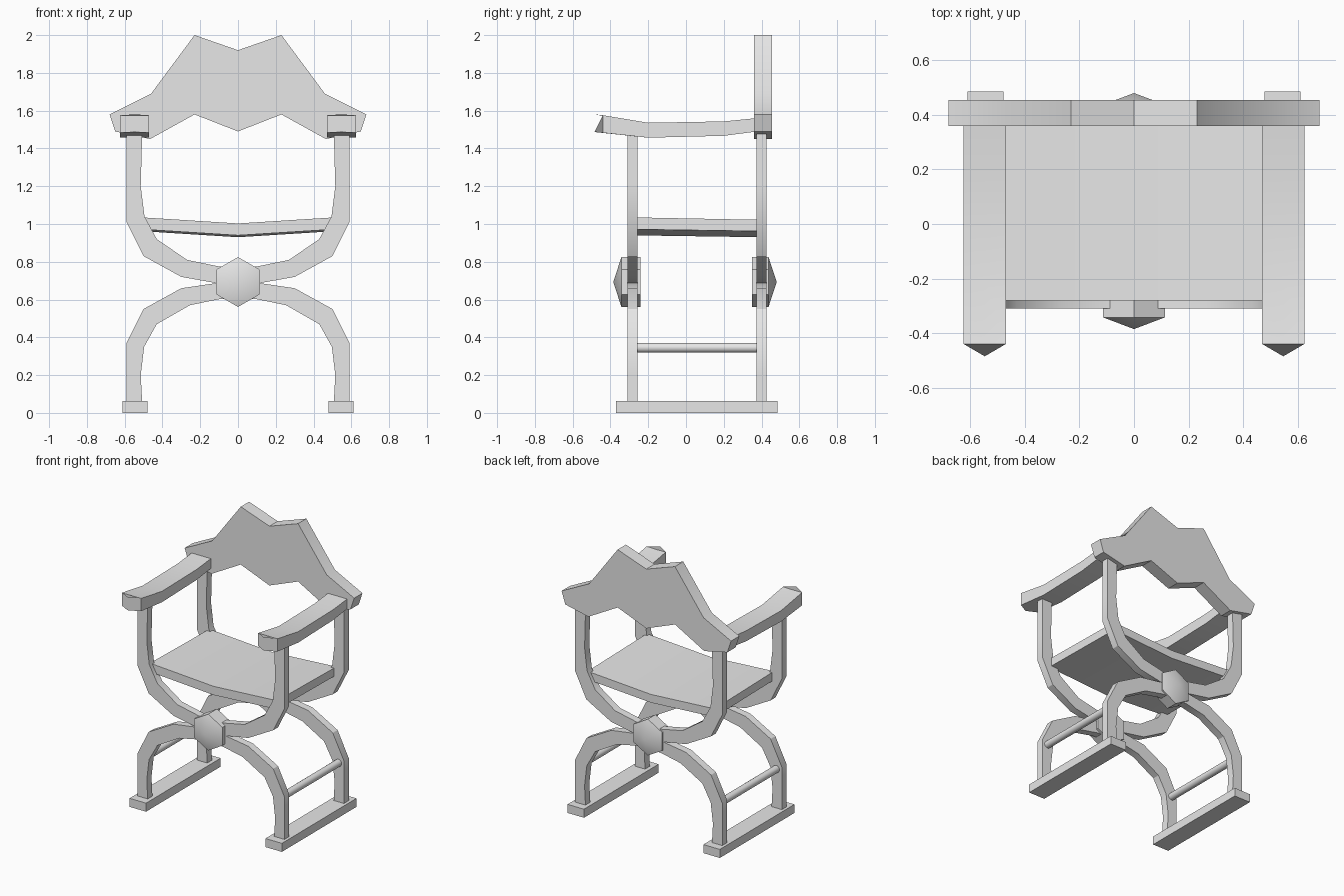
import bpy, bmesh, math
from mathutils import Matrix

cube = bpy.data.objects.get("Cube")
if cube:
    bpy.data.objects.remove(cube, do_unlink=True)

grey = bpy.data.materials.new("plain_grey")
grey.use_nodes = True
grey.diffuse_color = (0.8, 0.8, 0.8, 1)
grey.node_tree.nodes["Principled BSDF"].inputs["Base Color"].default_value = (0.8, 0.8, 0.8, 1)


def finish(name, bm):
    """Turn a bmesh into a shaded object."""
    bmesh.ops.recalc_face_normals(bm, faces=bm.faces[:])
    mesh = bpy.data.meshes.new(name)
    bm.to_mesh(mesh)
    bm.free()
    mesh.materials.append(grey)
    obj = bpy.data.objects.new(name, mesh)
    bpy.context.collection.objects.link(obj)
    bpy.ops.object.select_all(action='DESELECT')
    obj.select_set(True)
    bpy.context.view_layer.objects.active = obj
    bpy.ops.object.shade_smooth_by_angle(angle=math.radians(30))
    return obj


def loft(name, rings):
    """Skin closed rings of points and cap both ends."""
    bm = bmesh.new()
    loops = [[bm.verts.new(p) for p in ring] for ring in rings]
    n = len(loops[0])
    for a, b in zip(loops, loops[1:]):
        for i in range(n):
            j = (i + 1) % n
            bm.faces.new((a[i], a[j], b[j], b[i]))
    bm.faces.new(loops[0])
    bm.faces.new(loops[-1])
    return finish(name, bm)


def box(name, x, y, z):
    return loft(name, [[(x[0], v, z[0]), (x[1], v, z[0]),
                        (x[1], v, z[1]), (x[0], v, z[1])] for v in y])


def mirror_path(half):
    """Complete a path that runs from the +x side to x = 0."""
    return half + [(-x, z) for x, z in reversed(half[:-1])]


def curved_frame(name, outer, inner, y0, y1):
    """Rectangular bar following a symmetric curve."""
    pairs = zip(mirror_path(outer), mirror_path(inner))
    loft(name, [[(ox, y0, oz), (ox, y1, oz), (ix, y1, iz), (ix, y0, iz)]
                for (ox, oz), (ix, iz) in pairs])


# Back board: one outline extruded front to back
top = mirror_path([(0.68, 1.58), (0.46, 1.69), (0.23, 2.0), (0, 1.92)])
bottom = mirror_path([(0.65, 1.49), (0.465, 1.45), (0.23, 1.58), (0, 1.49)])
outline = top + bottom[::-1]
loft("back_board", [[(x, y, z) for x, z in outline] for y in (0.36, 0.455)])

# Crossed U-shaped frames, front and back
u_outer = [(0.59, 1.49), (0.59, 1.21), (0.59, 1.01), (0.5, 0.83), (0.3, 0.72), (0.115, 0.687), (0, 0.68)]
u_inner = [(0.507, 1.49), (0.515, 1.2), (0.495, 1.04), (0.43, 0.92), (0.27, 0.81), (0.1, 0.775), (0, 0.77)]
a_outer = [(0.59, 0.05), (0.59, 0.2), (0.59, 0.37), (0.5, 0.55), (0.3, 0.66), (0.115, 0.687), (0, 0.69)]
a_inner = [(0.507, 0.05), (0.515, 0.2), (0.497, 0.35), (0.43, 0.47), (0.255, 0.57), (0.1, 0.602), (0, 0.605)]
for side, y0, y1 in (("front", -0.31, -0.256), ("back", 0.372, 0.427)):
    curved_frame(side + "_upper_frame", u_outer, u_inner, y0, y1)
    curved_frame(side + "_lower_frame", a_outer, a_inner, y0, y1)

# Hexagonal bosses with shallow pointed caps
for side, inner_y, rim_y, tip_y in (("front", -0.24, -0.342, -0.385), ("back", 0.35, 0.437, 0.48)):
    bm = bmesh.new()
    rings = []
    for y in (inner_y, rim_y):
        rings.append([bm.verts.new((0.132 * math.sin(i * math.pi / 3), y,
                                    0.693 + 0.132 * math.cos(i * math.pi / 3))) for i in range(6)])
    tip = bm.verts.new((0, tip_y, 0.693))
    bm.faces.new(rings[0])
    for i in range(6):
        j = (i + 1) % 6
        bm.faces.new((rings[0][i], rings[0][j], rings[1][j], rings[1][i]))
        bm.faces.new((rings[1][i], rings[1][j], tip))
    finish(side + "_boss", bm)

# Sagging seat, slightly lower at the back
loft("seat", [[(x, -0.28, z), (x, 0.4, z - 0.013), (x, 0.4, z - 0.073), (x, -0.28, z - 0.063)]
              for x, z in ((-0.51, 1.035), (0, 1.003), (0.51, 1.035))])

# Armrests, rails and feet on both sides
arm_stations = [(-0.44, 1.576, 1.483), (-0.2, 1.536, 1.457), (0.2, 1.543, 1.467), (0.4, 1.563, 1.493)]
for side, s in (("left", 1), ("right", -1)):
    rings = []
    for k, (y, hi, lo) in enumerate(arm_stations):
        tip = y - 0.045 if k == 0 else y
        rise = 0.004 if k == 0 else 0
        cx = s * 0.547
        rings.append([(cx - 0.077, y, lo), (cx, tip, lo + rise), (cx + 0.077, y, lo),
                      (cx + 0.077, y, hi), (cx, tip, hi + rise), (cx - 0.077, y, hi)])
    loft(side + "_armrest", rings)

    bm = bmesh.new()
    bmesh.ops.create_cone(bm, cap_ends=True, segments=16, radius1=0.026, radius2=0.026, depth=0.66,
                          matrix=Matrix.Translation((s * 0.545, 0.058, 0.345))
                          @ Matrix.Rotation(math.pi / 2, 4, 'X'))
    finish(side + "_rail", bm)

    box(side + "_foot", (s * 0.545 - 0.066, s * 0.545 + 0.066), (-0.37, 0.485), (0, 0.062))
